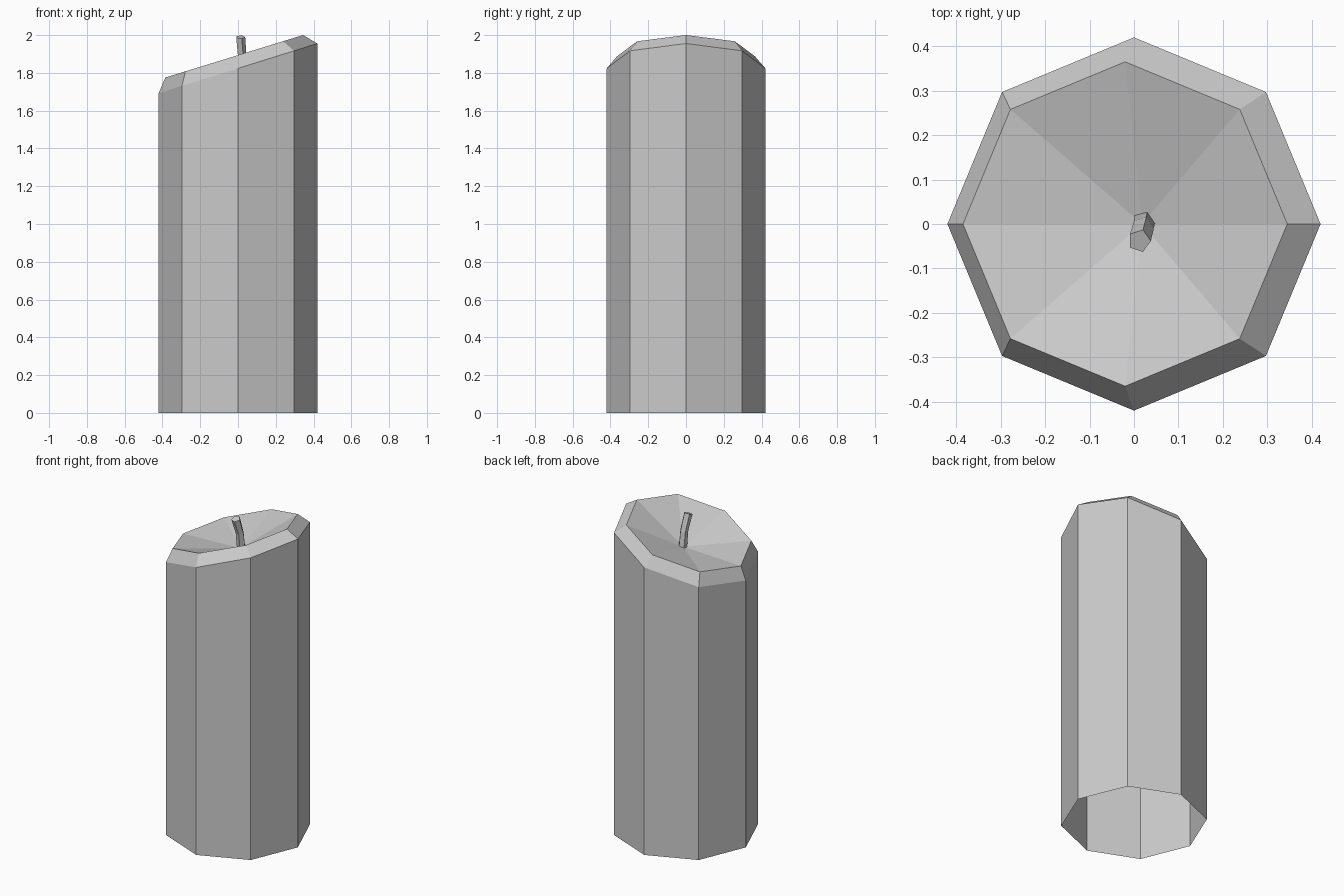
import bpy, bmesh
from math import cos, sin, pi

cube = bpy.data.objects.get("Cube")
if cube:
    bpy.data.objects.remove(cube, do_unlink=True)

wax = bpy.data.materials.new("pale_grey")
wax.use_nodes = True
GREY = (0.6, 0.6, 0.6, 1)
wax.diffuse_color = GREY
wax.node_tree.nodes["Principled BSDF"].inputs["Base Color"].default_value = GREY


def ring(bm, sides, radius, cx, cy, height, start=0.0):
    """Polygon ring whose height is a function of x and y."""
    verts = []
    for i in range(sides):
        a = start + 2 * pi * i / sides
        x, y = cx + radius * cos(a), cy + radius * sin(a)
        verts.append(bm.verts.new((x, y, height(x, y))))
    return verts


def bridge(bm, low, high):
    n = len(low)
    for i in range(n):
        j = (i + 1) % n
        bm.faces.new((low[i], low[j], high[j], high[i]))


def finish(bm, name):
    mesh = bpy.data.meshes.new(name)
    bm.to_mesh(mesh)
    bm.free()
    mesh.materials.append(wax)
    obj = bpy.data.objects.new(name, mesh)
    bpy.context.collection.objects.link(obj)
    return obj


# Candle body: open-bottomed octagon, slanted bevelled rim, sunken centre
bm = bmesh.new()
base = ring(bm, 8, 0.42, 0, 0, lambda x, y: 0)
shoulder = ring(bm, 8, 0.42, 0, 0, lambda x, y: 1.824 + 0.313 * x)
rim = ring(bm, 8, 0.365, -0.02, 0, lambda x, y: 1.894 + 0.308 * x)
bridge(bm, base, shoulder)
bridge(bm, shoulder, rim)
well = bm.verts.new((0.018, 0, 1.79))
for i in range(8):
    bm.faces.new((rim[i], rim[(i + 1) % 8], well))
finish(bm, "candle_body")

# Wick: five-sided stalk leaning to the front, with a tilted tip
bm = bmesh.new()
foot = ring(bm, 5, 0.026, 0.022, 0.006, lambda x, y: 1.77, 1.25)
middle = ring(bm, 5, 0.025, 0.02, -0.008, lambda x, y: 1.89, 1.25)
tip = ring(bm, 5, 0.026, 0.012, -0.038, lambda x, y: 2.003 + 0.35 * y, 1.25)
bridge(bm, foot, middle)
bridge(bm, middle, tip)
bm.faces.new(tip)
finish(bm, "wick")
